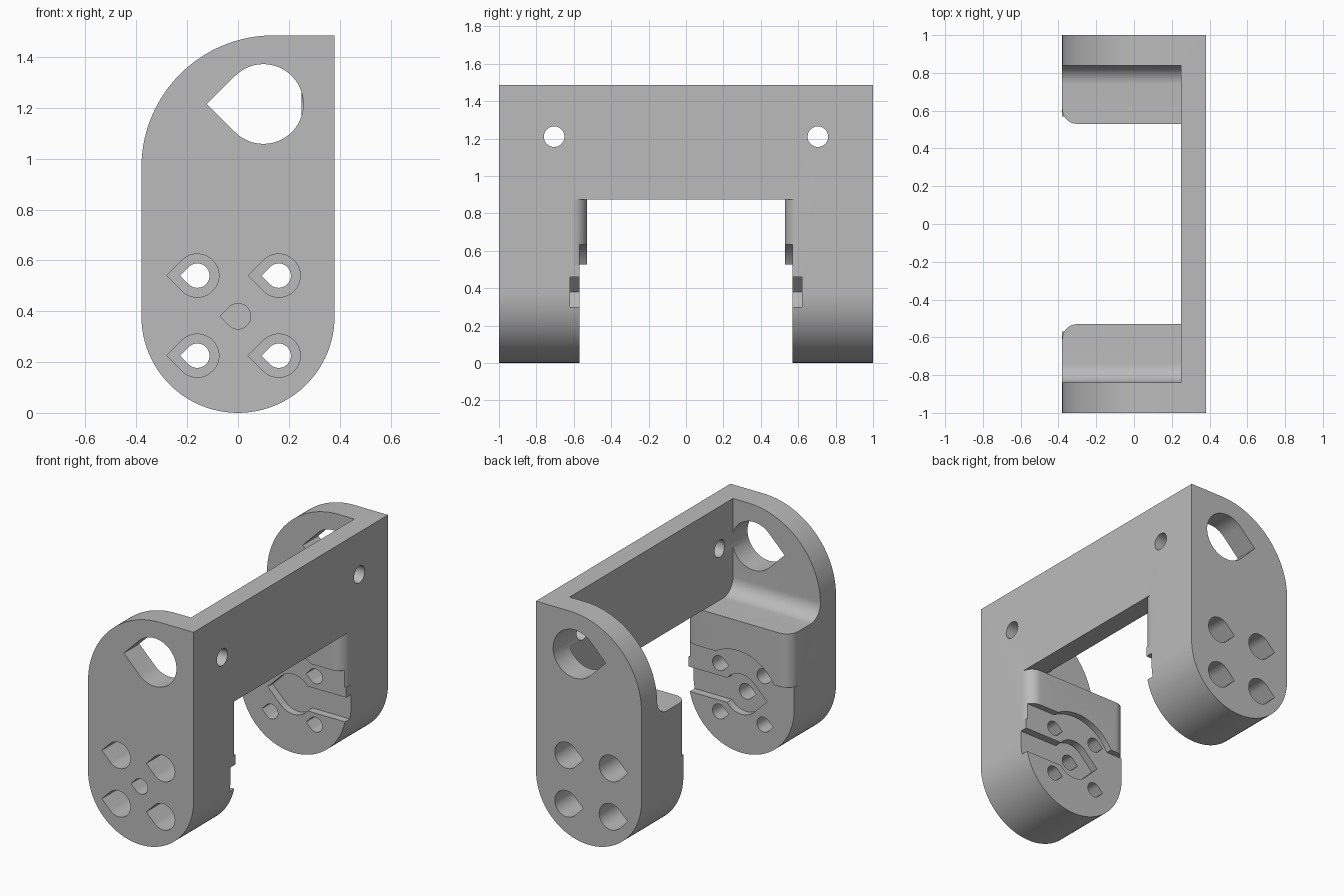
import bpy, bmesh
from math import sin, cos, radians, sqrt

cube = bpy.data.objects.get("Cube")
if cube:
    bpy.data.objects.remove(cube, do_unlink=True)

# Single plain grey material
grey = bpy.data.materials.new("matte grey")
grey.use_nodes = True
colour = (0.5, 0.5, 0.5, 1)
grey.diffuse_color = colour
grey.node_tree.nodes["Principled BSDF"].inputs["Base Color"].default_value = colour


def arc(cx, cy, r, start, end, n=24):
    angles = [radians(start + (end - start) * i / n) for i in range(n + 1)]
    return [(cx + r * cos(a), cy + r * sin(a)) for a in angles]


def teardrop(cx, cz, r):
    # Round hole with a pointed end towards -x
    return arc(cx, cz, r, -135, 135, 36) + [(cx - r * sqrt(2), cz)]


def rect(a0, a1, b0, b1):
    return [(a0, b0), (a1, b0), (a1, b1), (a0, b1)]


def prism(name, profile, axis, lo, hi):
    place = {"x": lambda a, b, t: (t, a, b),
             "y": lambda a, b, t: (a, t, b),
             "z": lambda a, b, t: (a, b, t)}[axis]
    bm = bmesh.new()
    rings = [[bm.verts.new(place(a, b, t)) for a, b in profile] for t in (lo, hi)]
    bm.faces.new(rings[0])
    bm.faces.new(rings[1][::-1])
    n = len(profile)
    for i in range(n):
        j = (i + 1) % n
        bm.faces.new((rings[0][i], rings[1][i], rings[1][j], rings[0][j]))
    bmesh.ops.recalc_face_normals(bm, faces=bm.faces)
    mesh = bpy.data.meshes.new(name)
    bm.to_mesh(mesh)
    bm.free()
    mesh.materials.append(grey)
    obj = bpy.data.objects.new(name, mesh)
    bpy.context.collection.objects.link(obj)
    return obj


cutters = []


def cut(name, profile, axis, lo, hi):
    obj = prism(name + "_cutter", profile, axis, lo, hi)
    obj.hide_render = True
    cutters.append(obj)


# Solid bracket outline, extruded along its whole length
outline = (arc(0, 0.38, 0.38, 180, 360, 48) + [(0.38, 1.485)]
           + arc(0.14, 0.965, 0.52, 90, 180, 32))
bracket = prism("bracket", outline, "y", -1, 1)

# Gap between the legs, and the pocket above the ledges with filleted corners
shelf, wall, fillet = 0.875, 0.84, 0.1
cut("leg_gap", rect(-0.53, 0.53, -0.1, shelf), "y", 0, 1)
bpy.data.objects.remove(cutters.pop(), do_unlink=True)
cut("leg_gap", rect(-0.53, 0.53, -0.1, shelf), "x", -1, 1)
pocket = (arc(wall - fillet, shelf + fillet, fillet, -90, 0, 12)
          + [(wall, 2), (-wall, 2)]
          + arc(fillet - wall, shelf + fillet, fillet, 180, 270, 12))
cut("pocket", pocket, "x", -1, 0.25)

# Mounting holes in the back plate
for y in (-0.705, 0.705):
    cut("plate_hole", arc(y, 1.21, 0.055, 0, 350, 35), "x", 0.1, 0.6)

# Recess below the raised pad, and the keyed groove around the hub
recess = ([(-0.6, -0.1), (0.6, -0.1), (0.6, 0.635)]
          + arc(0, 0.38, 0.3, 58, 151, 24) + [(-0.6, 0.525)])
groove = ([(-0.184, 0.38)] + arc(0, 0.38, 0.13, 225, 322, 12)
          + [(0.5, 0.3), (0.5, 0.46)] + arc(0, 0.38, 0.13, 38, 135, 12))

for side in (-1, 1):
    def span(near, far):
        return sorted((side * near, side * far))

    cut("recess", recess, "y", *span(0.4, 0.57))
    cut("groove", groove, "y", *span(0.45, 0.62))
    cut("cable_hole", teardrop(0.1, 1.215, 0.157), "y", *span(0.7, 1.1))
    for x in (-0.16, 0.16):
        for z in (0.225, 0.54):
            cut("screw_hole", teardrop(x, z, 0.048), "y", *span(0.4, 1.1))
            cut("screw_counterbore", teardrop(x, z, 0.085), "y", *span(0.7, 1.1))
    # Rounded vertical corners of the raised pads
    for end in (-1, 1):
        r = 0.08
        corner = [(end * x, side * y) for x, y in
                  arc(0.38 - r, 0.53 + r, r, 0, -90, 10)
                  + [(0.38 - r, 0.45), (0.5, 0.45), (0.5, 0.53 + r)]]
        cut("pad_corner", corner, "z", 0.525, shelf)

# Hub hole only in the front leg
cut("hub_hole", teardrop(0, 0.38, 0.05), "y", -1.1, -0.4)

# Apply the cuts and discard the helpers
for cutter in cutters:
    mod = bracket.modifiers.new(cutter.name, "BOOLEAN")
    mod.operation = "DIFFERENCE"
    mod.solver = "EXACT"
    mod.object = cutter
bpy.context.view_layer.update()
evaluated = bracket.evaluated_get(bpy.context.evaluated_depsgraph_get())
result = bpy.data.meshes.new_from_object(evaluated)
bracket.modifiers.clear()
bracket.data = result
for cutter in cutters:
    bpy.data.objects.remove(cutter, do_unlink=True)

bpy.ops.object.select_all(action="DESELECT")
bracket.select_set(True)
bpy.context.view_layer.objects.active = bracket
bpy.ops.object.shade_smooth_by_angle(angle=radians(30))
